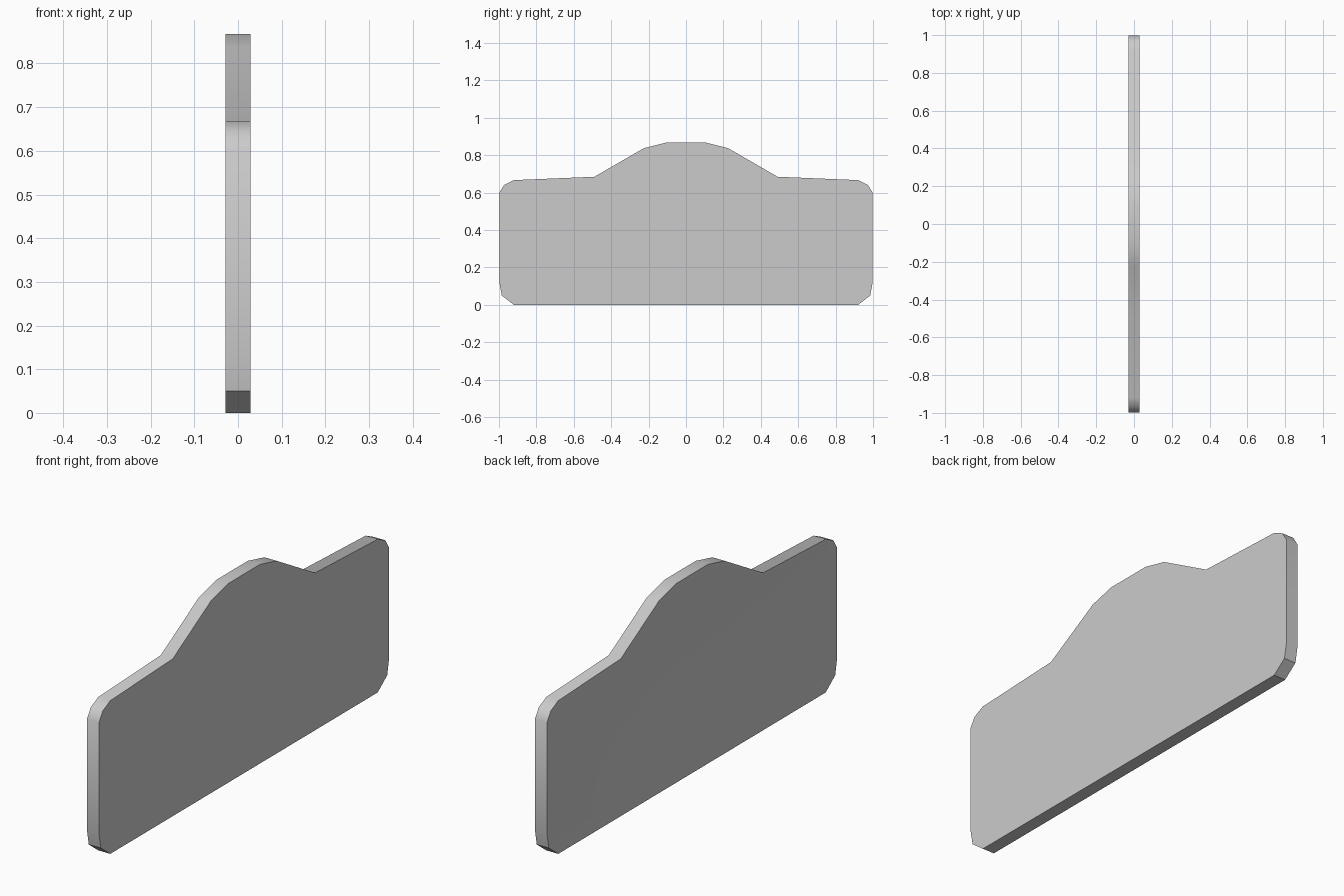
import bpy, bmesh, math

if "Cube" in bpy.data.objects:
    bpy.data.objects.remove(bpy.data.objects["Cube"])

HALF_T = 0.029   # half thickness along x

# Right half of the outline (y, z), bottom to top; mirrored for the left half
half = [(0.92, 0.0), (0.985, 0.05), (0.998, 0.12), (0.998, 0.60), (0.972, 0.642),
        (0.92, 0.667), (0.49, 0.685), (0.225, 0.838), (0.11, 0.867)]
outline = half + [(-y, z) for y, z in reversed(half)]

# Board with arched crest, extruded through its thickness
bm = bmesh.new()
face = bm.faces.new([bm.verts.new((HALF_T, y, z)) for y, z in outline])
ext = bmesh.ops.extrude_face_region(bm, geom=[face])
new_verts = [g for g in ext["geom"] if isinstance(g, bmesh.types.BMVert)]
bmesh.ops.translate(bm, verts=new_verts, vec=(-2 * HALF_T, 0, 0))
bmesh.ops.recalc_face_normals(bm, faces=bm.faces[:])

# Shallow rim around the rear panel
rear = [f for f in bm.faces if f.normal.x < -0.9]
bmesh.ops.inset_region(bm, faces=rear, thickness=0.02, use_even_offset=True)
rear = [f for f in bm.faces if f.normal.x < -0.9 and len(f.verts) > 4]
bmesh.ops.inset_region(bm, faces=rear, thickness=0.025, depth=-0.006,
                       use_even_offset=True)

mesh = bpy.data.meshes.new("headboard_panel")
bm.to_mesh(mesh)
bm.free()
board = bpy.data.objects.new("headboard_panel", mesh)
bpy.context.collection.objects.link(board)

# Soft shading round the corners, crisp front and rear edges
bpy.context.view_layer.objects.active = board
board.select_set(True)
bpy.ops.object.shade_smooth_by_angle(angle=math.radians(35))
